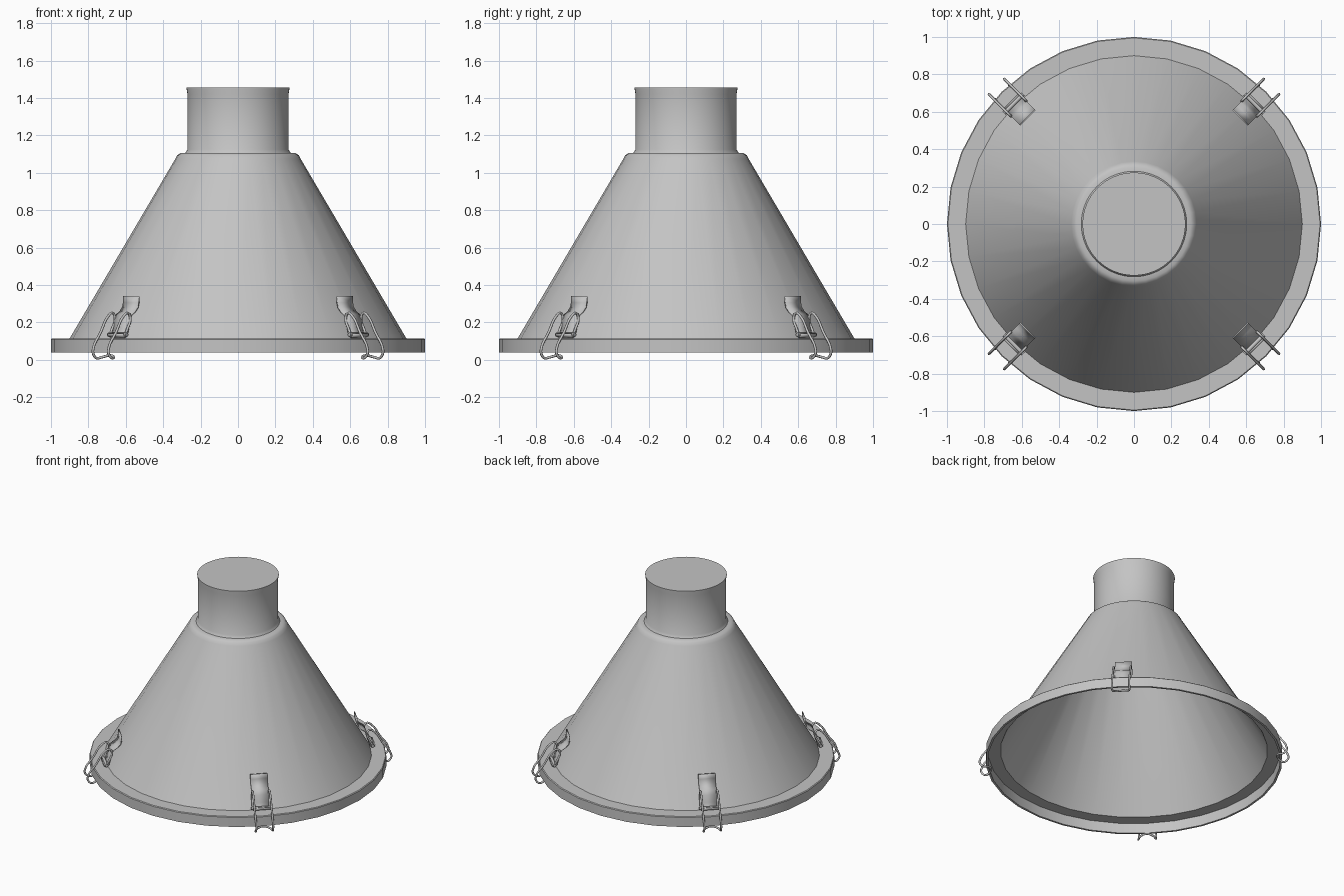
import bpy, math
from mathutils import Vector

cube = bpy.data.objects.get("Cube")
if cube:
    bpy.data.objects.remove(cube)

grey = bpy.data.materials.new("plain grey metal")
grey.use_nodes = True
COLOUR = (0.55, 0.55, 0.55, 1)
grey.diffuse_color = COLOUR
grey.node_tree.nodes["Principled BSDF"].inputs["Base Color"].default_value = COLOUR


def finish(ob, angle=35):
    ob.data.materials.append(grey)
    bpy.ops.object.select_all(action='DESELECT')
    ob.select_set(True)
    bpy.context.view_layer.objects.active = ob
    bpy.ops.object.shade_smooth_by_angle(angle=math.radians(angle))
    return ob


def add_mesh(name, verts, faces):
    mesh = bpy.data.meshes.new(name)
    mesh.from_pydata(verts, [], faces)
    ob = bpy.data.objects.new(name, mesh)
    bpy.context.collection.objects.link(ob)
    return ob


def lathe(name, profile, sides, cap=False):
    """Revolve (radius, height) points, listed from bottom to top."""
    verts = [(r * math.cos(a), r * math.sin(a), z) for r, z in profile
             for a in (math.tau * i / sides for i in range(sides))]
    faces = [(k * sides + i, k * sides + (i + 1) % sides,
              (k + 1) * sides + (i + 1) % sides, (k + 1) * sides + i)
             for k in range(len(profile) - 1) for i in range(sides)]
    if cap:
        faces.append(range(len(verts) - sides, len(verts)))
    return finish(add_mesh(name, verts, faces))


# Open-bottomed hood: rim, flange, cone and rounded shoulder
lathe("base_flange", [(0.985, 0.115), (0.985, 0.04), (1, 0.04), (1, 0.11),
                      (0.995, 0.115), (0.9, 0.115)], 32)
lathe("cone_hood", [(0.9, 0.115), (0.335, 1.075), (0.325, 1.095),
                    (0.305, 1.107), (0.27, 1.107)], 32)

# Closed outlet pipe with a slightly flared lip
lathe("outlet_pipe", [(0.282, 1.107), (0.27, 1.125), (0.27, 1.42),
                      (0.275, 1.45), (0.275, 1.455)], 64, cap=True)

HALF = 0.058  # half the width of a latch


def place(p, angle):
    """Turn (radial, sideways, height) into a point around the hood."""
    r, t, z = p
    c, s = math.cos(angle), math.sin(angle)
    return Vector((r * c - t * s, r * s + t * c, z))


def strap(name, profile, angle):
    verts = [place((r, t, z), angle) for r, z in profile for t in (-HALF, HALF)]
    faces = [(2 * i, 2 * i + 1, 2 * i + 3, 2 * i + 2)
             for i in range(len(profile) - 1)]
    ob = add_mesh(name, verts, faces)
    solid = ob.modifiers.new("thickness", 'SOLIDIFY')
    solid.thickness = 0.008
    solid.offset = 0
    return finish(ob, 45)


def wire(name, points, angle, radius=0.007):
    curve = bpy.data.curves.new(name, 'CURVE')
    curve.dimensions = '3D'
    curve.bevel_depth = radius
    curve.bevel_resolution = 2
    curve.use_fill_caps = True
    curve.resolution_u = 4
    spline = curve.splines.new('BEZIER')
    spline.bezier_points.add(len(points) - 1)
    for bp, p in zip(spline.bezier_points, points):
        bp.co = place(p, angle)
        bp.handle_left_type = bp.handle_right_type = 'AUTO'
    ob = bpy.data.objects.new(name, curve)
    bpy.context.collection.objects.link(ob)
    curve.materials.append(grey)
    return ob


# Strap section and one side of the wire bail, in the radial plane
STRAP = [(0.806, 0.34), (0.808, 0.305), (0.815, 0.28), (0.835, 0.258),
         (0.862, 0.24), (0.875, 0.215), (0.887, 0.165), (0.895, 0.135),
         (0.908, 0.122), (0.923, 0.128), (0.925, 0.142)]
BAIL = [(0.91, 0.135), (0.895, 0.165), (0.872, 0.22), (0.888, 0.25),
        (0.922, 0.235), (0.98, 0.148), (1.038, 0.055), (1.034, 0.028),
        (1.01, 0.009)]

# Four latches on the diagonals
for n, side in enumerate(("back_left", "back_right", "front_right", "front_left")):
    angle = math.pi / 4 + n * math.pi / 2
    strap(side + "_latch_strap", STRAP, angle)
    half = [(r, HALF, z) for r, z in BAIL]
    hook = [(0.985, HALF * 0.8, 0.014), (0.968, 0, 0.024),
            (0.985, -HALF * 0.8, 0.014)]
    wire(side + "_latch_bail", half + hook + [(r, -t, z) for r, t, z in half[::-1]], angle)
    wire(side + "_latch_pin", [(0.91, -HALF - 0.012, 0.135),
                               (0.91, HALF + 0.012, 0.135)], angle, 0.011)
